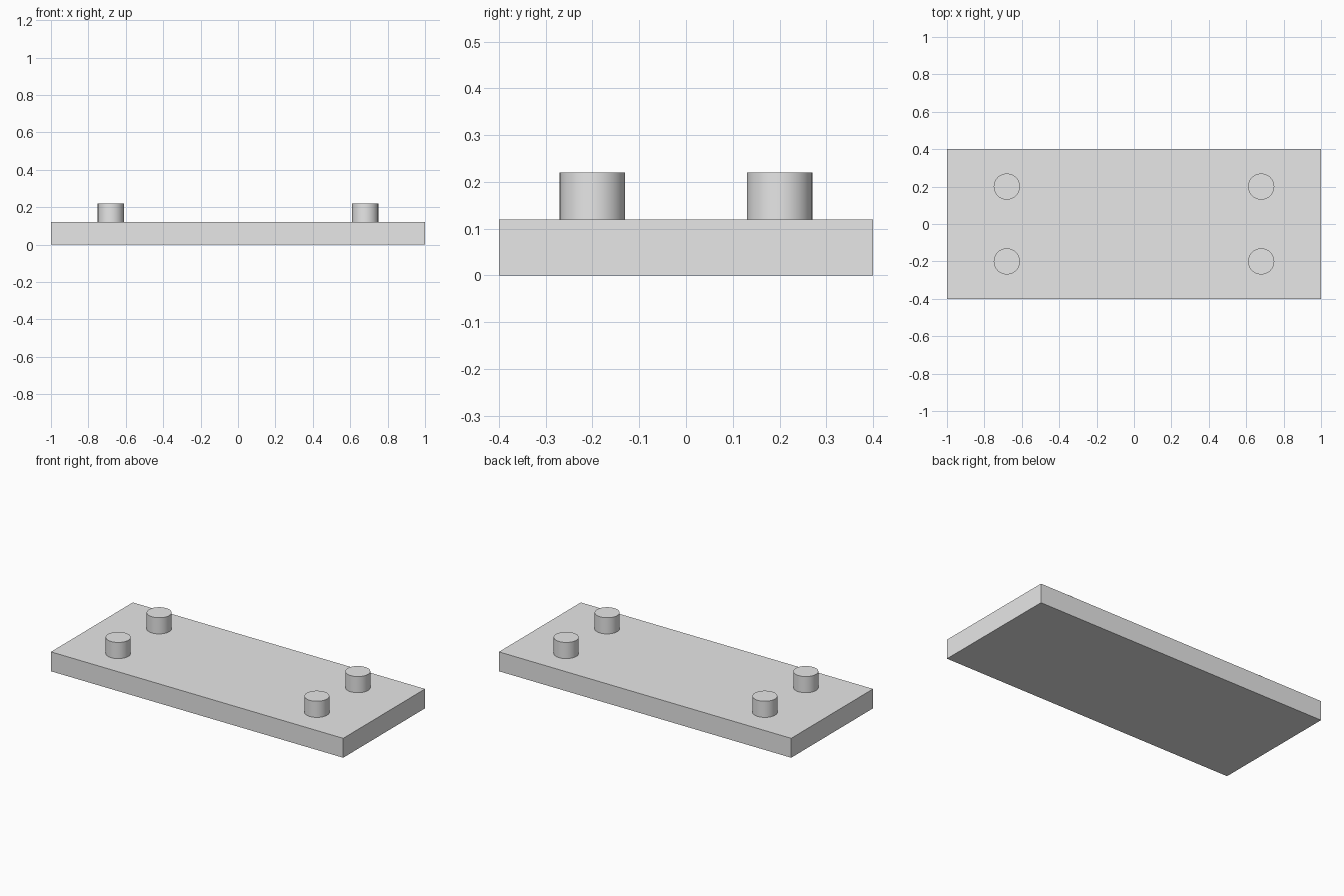
import bpy
import math

default_cube = bpy.data.objects.get("Cube")
if default_cube:
    bpy.data.objects.remove(default_cube, do_unlink=True)

# Single plain grey material
grey = bpy.data.materials.new("light_grey")
grey.use_nodes = True
colour = (0.8, 0.8, 0.8, 1)
grey.diffuse_color = colour
grey.node_tree.nodes["Principled BSDF"].inputs["Base Color"].default_value = colour

PLATE = (2.0, 0.8, 0.12)
PEG_RADIUS, PEG_HEIGHT = 0.07, 0.1
PEG_X, PEG_Y = 0.68, 0.2


def finish(name):
    obj = bpy.context.object
    obj.name = name
    obj.data.materials.append(grey)
    return obj


# Flat base plate
bpy.ops.mesh.primitive_cube_add(size=1, location=(0, 0, PLATE[2] / 2))
plate = finish("base_plate")
plate.scale = PLATE
bpy.ops.object.transform_apply(location=False, rotation=False, scale=True)

# Four round pegs standing on the plate
for side, sx in (("left", 1), ("right", -1)):
    for end, sy in (("front", -1), ("back", 1)):
        bpy.ops.mesh.primitive_cylinder_add(
            vertices=48, radius=PEG_RADIUS, depth=PEG_HEIGHT,
            location=(sx * PEG_X, sy * PEG_Y, PLATE[2] + PEG_HEIGHT / 2))
        finish(f"peg_{end}_{side}")
        bpy.ops.object.shade_smooth_by_angle(angle=math.radians(30))
